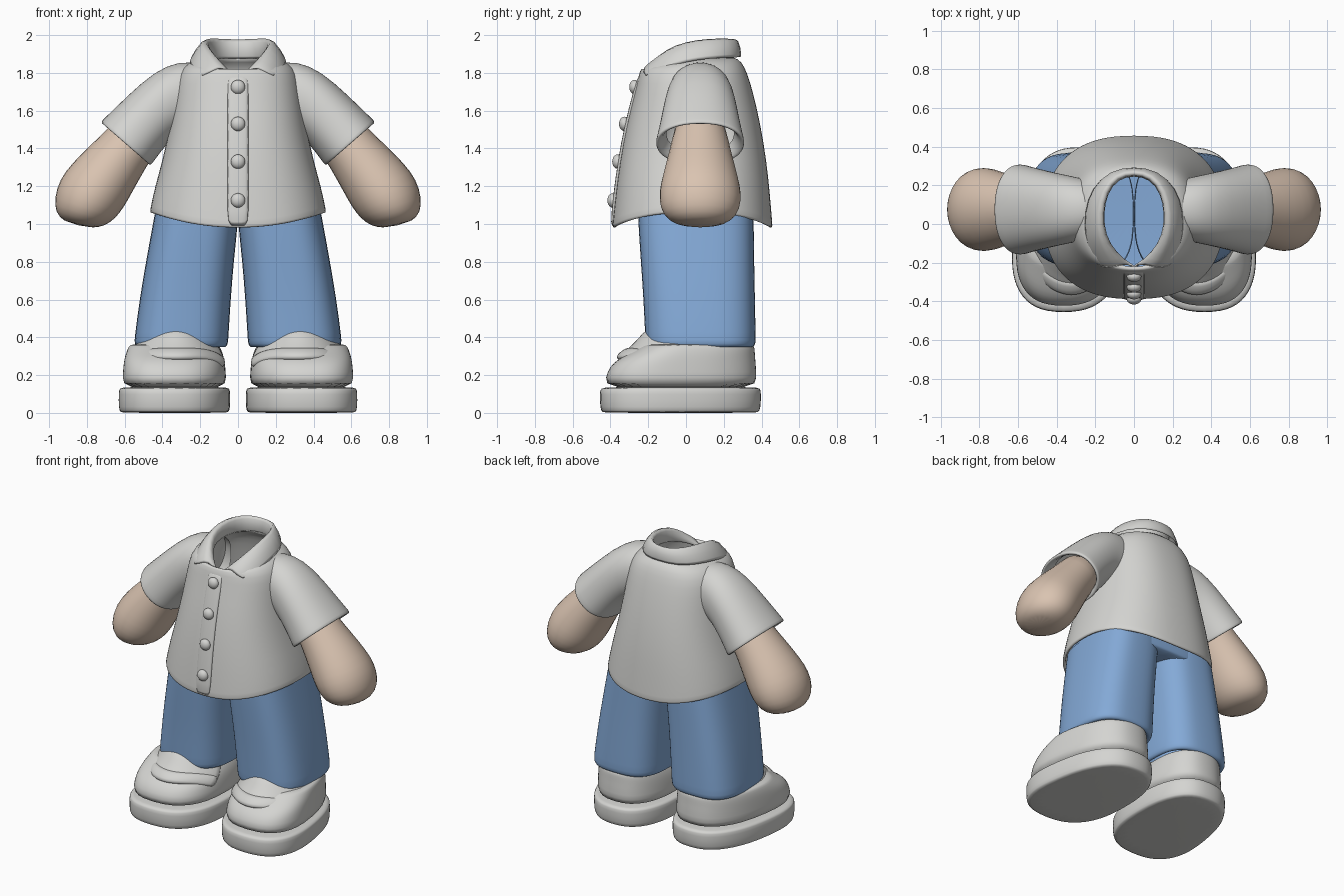
import bpy, bmesh, math

# ---------- materials ----------
def material(name, rgb):
    m = bpy.data.materials.new(name)
    m.diffuse_color = (*rgb, 1)
    return m

WHITE = material("off_white", (0.66, 0.66, 0.64))
BLUE = material("denim_blue", (0.23, 0.40, 0.68))
SKIN = material("skin_tan", (0.70, 0.55, 0.44))

# ---------- helpers ----------
def spow(v, e):
    return math.copysign(abs(v) ** e, v)

def oval(z, x0, x1, yf, yb, power=2.5, n=32, front=0.0, side=0.0, shape=None):
    """Rounded ring; front lowers the front edge, side lifts the flanks."""
    pts = []
    for i in range(n):
        a = math.tau * i / n
        c, s = spow(math.cos(a), 2 / power), spow(math.sin(a), 2 / power)
        cx, hw = (x0 + x1) / 2, (x1 - x0) / 2
        if shape:
            cx, hw = cx - shape[0] * s, hw - shape[1] * s
        y = (yf + yb) / 2 + s * (yb - yf) / 2
        pts.append((cx + hw * c, y, z - front * max(0, -s) ** 1.5 + side * c * c))
    return pts

def tilted(p, q, yc, hy, power=2.2, n=28):
    """Ring spanning from inner point p to outer point q in the xz plane."""
    pts = []
    for i in range(n):
        a = math.tau * i / n
        t = 0.5 + 0.5 * spow(math.cos(a), 2 / power)
        pts.append((p[0] + (q[0] - p[0]) * t, yc + hy * spow(math.sin(a), 2 / power),
                    p[1] + (q[1] - p[1]) * t))
    return pts

def loft(name, rows, mat, closed=True, cap0=False, cap1=False, mirror=False,
         thick=0.0, offset=-1, subsurf=1, flip=False):
    bm = bmesh.new()
    v = [[bm.verts.new(p) for p in r] for r in rows]
    n = len(rows[0])
    for a, b in zip(v, v[1:]):
        for j in range(n if closed else n - 1):
            k = (j + 1) % n
            bm.faces.new((a[j], a[k], b[k], b[j]))
    if cap0:
        bm.faces.new(v[0][::-1])
    if cap1:
        bm.faces.new(v[-1])
    if flip:
        bmesh.ops.reverse_faces(bm, faces=bm.faces[:])
    me = bpy.data.meshes.new(name)
    bm.to_mesh(me)
    bm.free()
    ob = bpy.data.objects.new(name, me)
    bpy.context.collection.objects.link(ob)
    me.materials.append(mat)
    for p in me.polygons:
        p.use_smooth = True
    if mirror:
        m = ob.modifiers.new("mirror", 'MIRROR')
        m.merge_threshold = 0.0005
    if thick:
        s = ob.modifiers.new("thickness", 'SOLIDIFY')
        s.thickness, s.offset = thick, offset
    if subsurf:
        ob.modifiers.new("smooth", 'SUBSURF').levels = subsurf
        ob.modifiers["smooth"].render_levels = subsurf
    return ob

# ---------- shirt ----------
# height, half width, front y, back y, side lift, front drop
body = [(0.98, .468, -.392, .460, .08, 0), (1.00, .466, -.390, .458, .08, 0),
        (1.15, .440, -.375, .446, .05, 0), (1.33, .402, -.352, .428, 0, 0),
        (1.53, .358, -.315, .395, 0, 0), (1.70, .335, -.270, .355, 0, 0),
        (1.80, .315, -.250, .325, 0, .01), (1.86, .265, -.238, .295, 0, .03),
        (1.885, .17, -.215, .255, 0, .08)]
loft("shirt_body", [oval(z, -a, a, f, b, 2.4, 40, fd, sd) for z, a, f, b, sd, fd in body],
     WHITE, thick=0.02)

# short sleeves with a turned-in cuff
sleeve = [((.22, 1.50), (.20, 1.85), .15), ((.31, 1.49), (.31, 1.865), .17),
          ((.36, 1.44), (.44, 1.81), .19), ((.41, 1.38), (.58, 1.685), .21),
          ((.450, 1.325), (.705, 1.562), .232), ((.460, 1.312), (.725, 1.545), .236),
          ((.470, 1.312), (.722, 1.530), .228), ((.480, 1.335), (.700, 1.530), .205),
          ((.45, 1.38), (.64, 1.58), .18)]
loft("sleeve", [tilted(p, q, .075, h) for p, q, h in sleeve], WHITE, mirror=True, flip=True)

# button placket that follows the shirt front
front = [(.985, -.392), (1.15, -.376), (1.33, -.352), (1.53, -.315), (1.70, -.270), (1.79, -.243)]
loft("placket", [[(x, y - 0.012 + abs(x) * .1, z) for x in (-.058, -.02, .02, .058)]
                 for z, y in front], WHITE, closed=False, thick=0.02)

for z, y in ((1.125, -.388), (1.33, -.362), (1.53, -.326), (1.725, -.272)):
    bpy.ops.mesh.primitive_uv_sphere_add(segments=20, ring_count=12, radius=.038, location=(0, y, z))
    ob = bpy.context.object
    ob.name = "button"
    ob.scale = (1, .75, 1)
    ob.data.materials.append(WHITE)
    bpy.ops.object.shade_smooth()

# folded collar: outer lower edge, fold, and inner stand (right half, mirrored)
low = [(0, .305, 1.885), (.13, .285, 1.88), (.23, .19, 1.88), (.268, .06, 1.87),
       (.265, -.06, 1.845), (.245, -.15, 1.805), (.200, -.235, 1.77)]
fold = [(0, .285, 1.985), (.10, .265, 1.99), (.165, .18, 1.995), (.19, .06, 1.99),
        (.185, -.06, 1.965), (.150, -.15, 1.915), (.095, -.235, 1.845)]
inner = [(0, .25, 1.975), (.08, .235, 1.98), (.135, .16, 1.98), (.155, .05, 1.97),
         (.145, -.06, 1.94), (.105, -.14, 1.88), (.045, -.205, 1.81)]
stand = [(0, .25, 1.87), (.08, .23, 1.87), (.14, .16, 1.87), (.16, .05, 1.865),
         (.145, -.06, 1.85), (.085, -.15, 1.82), (.0, -.215, 1.775)]
loft("collar", [low, fold, inner, stand], WHITE, closed=False, mirror=True, thick=0.018, flip=True)

# ---------- arms ----------
arm = [((.36, 1.46), (.56, 1.65), .13), ((.46, 1.34), (.68, 1.515), .155),
       ((.505, 1.26), (.79, 1.415), .18), ((.555, 1.17), (.885, 1.32), .205),
       ((.598, 1.09), (.95, 1.235), .224), ((.645, 1.028), (.975, 1.14), .216),
       ((.70, .99), (.970, 1.065), .18), ((.77, .975), (.925, 1.01), .10)]
loft("arm", [tilted(p, q, .075, h, 2.0, 16) for p, q, h in arm], SKIN,
     cap0=True, cap1=True, mirror=True, flip=True)

# ---------- trousers ----------
leg = [(.40, .10, .49, -.15, .31), (.352, .09, .51, -.17, .33), (.345, .065, .535, -.20, .355),
       (.365, .052, .550, -.215, .370), (.40, .050, .548, -.217, .370),
       (.60, .038, .522, -.226, .366), (.80, .022, .488, -.240, .362),
       (.98, .002, .455, -.252, .360), (1.06, .0, .440, -.255, .358)]
loft("trouser_leg", [oval(z, a, b, f, k, 2.9) for z, a, b, f, k in leg], BLUE, mirror=True)
loft("trouser_hips", [oval(z, -a, a, -.25, .358, 3.2) for z, a in
                      ((.985, .40), (.99, .44), (1.06, .44), (1.14, .425))], BLUE, cap0=True)

# ---------- shoes ----------
def shoe_ring(z, hw, yf, yb):
    return oval(z, .33 - hw, .33 + hw, yf, yb, 2.5, shape=(.035, .03))

sole = [(.0, .265, -.43, .37), (.004, .28, -.445, .385), (.02, .29, -.456, .397),
        (.11, .29, -.460, .400), (.13, .286, -.452, .394), (.138, .262, -.425, .372)]
loft("shoe_sole", [shoe_ring(*r) for r in sole], WHITE, cap0=True, cap1=True, mirror=True)

upper = [(.12, .268, -.432, .376), (.19, .268, -.428, .374), (.245, .264, -.405, .372),
         (.285, .258, -.360, .368), (.315, .250, -.305, .366), (.345, .238, -.250, .364),
         (.36, .228, -.225, .358), (.365, .20, -.20, .33)]
loft("shoe_upper", [shoe_ring(*r) for r in upper], WHITE, cap0=True, cap1=True, mirror=True)

def flap(name, rows, thick):
    """Band wrapped over the instep; rows give height, front y, half width."""
    us = [i / 6 - 1 for i in range(13)]
    loft(name, [[(.325 + w * u, y + .2 * u * u, z - .05 * u ** 4) for u in us] for z, y, w in rows],
         WHITE, closed=False, mirror=True, thick=thick, offset=0)

flap("shoe_tongue", [(.30, -.335, .25), (.345, -.275, .245), (.39, -.235, .22),
                     (.425, -.205, .19), (.432, -.17, .18)], .035)
flap("shoe_strap", [(.285, -.365, .25), (.31, -.338, .255), (.34, -.295, .25)], .035)
